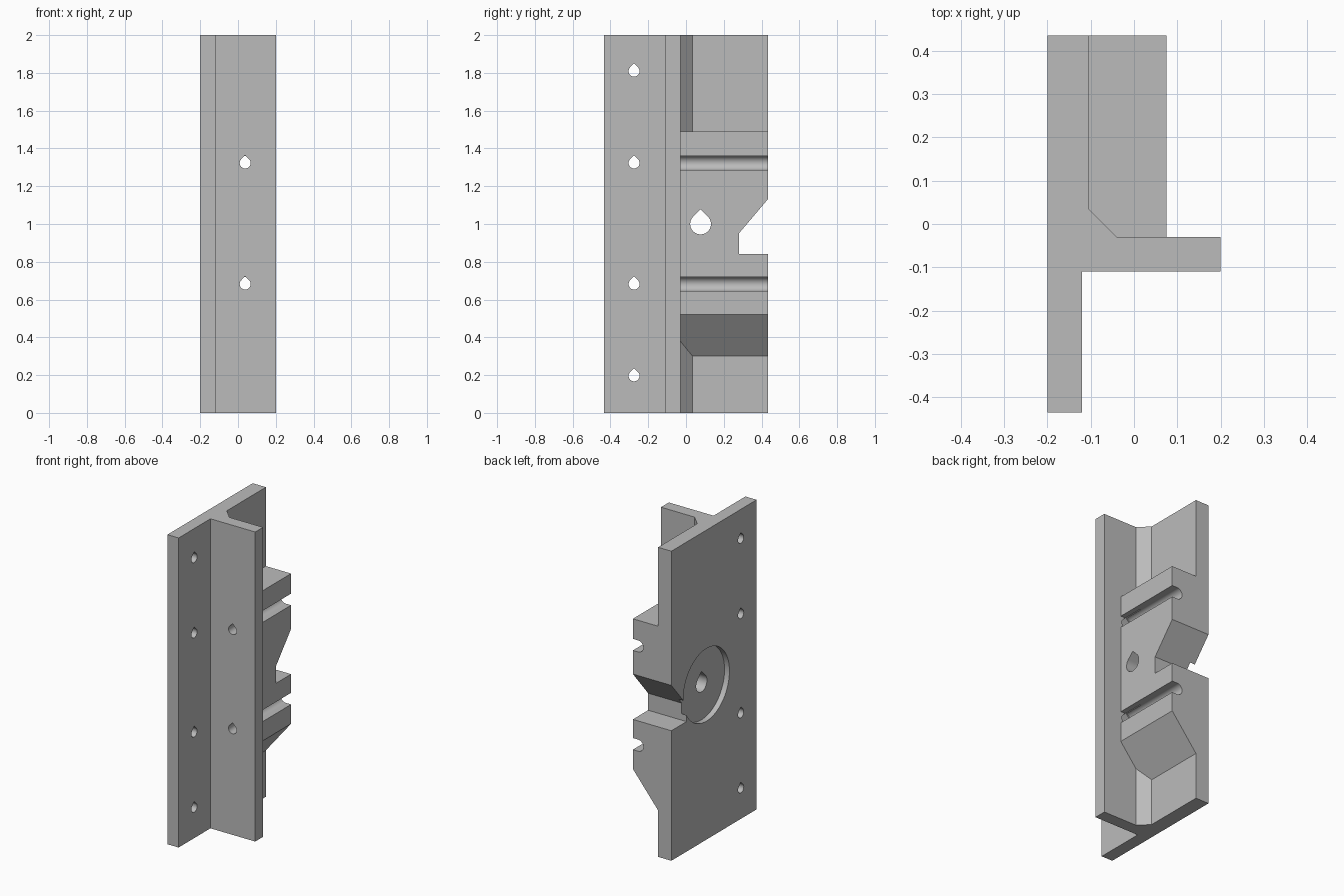
import bpy, bmesh, math
from mathutils import Vector

if "Cube" in bpy.data.objects:
    bpy.data.objects.remove(bpy.data.objects["Cube"], do_unlink=True)

grey = bpy.data.materials.new("plain_grey")
grey.use_nodes = True
grey.diffuse_color = (0.5, 0.5, 0.5, 1)
grey.node_tree.nodes["Principled BSDF"].inputs["Base Color"].default_value = (0.5, 0.5, 0.5, 1)

# Which two axes a profile lies in, for each direction of extrusion
PLANES = {0: (1, 2), 1: (0, 2), 2: (0, 1)}


def prism(name, profile, axis, start, end):
    """Extrude a flat profile along an axis."""
    bm = bmesh.new()
    verts = []
    for p in profile:
        co = Vector()
        co[axis] = start
        co[PLANES[axis][0]], co[PLANES[axis][1]] = p
        verts.append(bm.verts.new(co))
    face = bm.faces.new(verts)
    made = bmesh.ops.extrude_face_region(bm, geom=[face])["geom"]
    shift = Vector()
    shift[axis] = end - start
    bmesh.ops.translate(bm, vec=shift, verts=[g for g in made if isinstance(g, bmesh.types.BMVert)])
    bmesh.ops.recalc_face_normals(bm, faces=bm.faces)
    mesh = bpy.data.meshes.new(name)
    bm.to_mesh(mesh)
    bm.free()
    mesh.materials.append(grey)
    obj = bpy.data.objects.new(name, mesh)
    bpy.context.collection.objects.link(obj)
    return obj


def arc(cu, cv, r, a0, a1, n):
    angles = [math.radians(a0 + (a1 - a0) * i / n) for i in range(n + 1)]
    return [(cu + r * math.cos(a), cv + r * math.sin(a)) for a in angles]


def teardrop(cu, cv, r):
    """Round hole with a pointed roof."""
    return arc(cu, cv, r, 135, 405, 30) + [(cu, cv + r * math.sqrt(2))]


def combine(target, tool, operation):
    mod = target.modifiers.new(operation.lower(), "BOOLEAN")
    mod.operation = operation
    mod.solver = "EXACT"
    mod.object = tool
    bpy.context.view_layer.objects.active = target
    bpy.ops.object.modifier_apply(modifier=mod.name)
    bpy.data.objects.remove(tool, do_unlink=True)


# Plate with a side flange and a chamfered inner corner
bracket = prism("bracket", [
    (-0.2, -0.435), (-0.12, -0.435), (-0.12, -0.11), (0.2, -0.11), (0.2, -0.03),
    (-0.04, -0.03), (-0.105, 0.035), (-0.105, 0.435), (-0.2, 0.435)], 2, 0, 2)

# Thick block with a sloping underside
block = prism("block", [(-0.15, 0.3), (-0.105, 0.3), (0.075, 0.52),
                        (0.075, 1.49), (-0.15, 1.49)], 1, -0.07, 0.435)
combine(bracket, block, "UNION")

# Round-bottomed rod grooves and the flange holes in line with them
for z in (0.682, 1.323):
    slot = arc(0.038, z, 0.0375, 90, 270, 24) + [(0.1, z - 0.0375), (0.1, z + 0.0375)]
    combine(bracket, prism("rod_groove", slot, 1, -0.03, 0.5), "DIFFERENCE")
    combine(bracket, prism("flange_hole", teardrop(0.038, z, 0.029), 1, -0.2, 0.1), "DIFFERENCE")

# Mounting holes in the plate
for z in (0.196, 0.682, 1.323, 1.809):
    combine(bracket, prism("plate_hole", teardrop(-0.275, z, 0.029), 0, -0.3, 0), "DIFFERENCE")

# Side notch
notch = [(0.5, 0.84), (0.28, 0.84), (0.28, 0.95), (0.435, 1.133), (0.5, 1.21)]
combine(bracket, prism("side_notch", notch, 0, -0.3, 0.3), "DIFFERENCE")

# Central bore and shallow round recess on the outer face
combine(bracket, prism("bore", teardrop(0.077, 1, 0.055), 0, -0.3, 0.3), "DIFFERENCE")
recess = arc(0.077, 1, 0.235, 0, 354, 59)
combine(bracket, prism("recess", recess, 0, -0.3, -0.165), "DIFFERENCE")

# Smooth only the curved walls
bpy.ops.object.select_all(action="DESELECT")
bracket.select_set(True)
bpy.context.view_layer.objects.active = bracket
bpy.ops.object.shade_smooth_by_angle(angle=math.radians(25))
